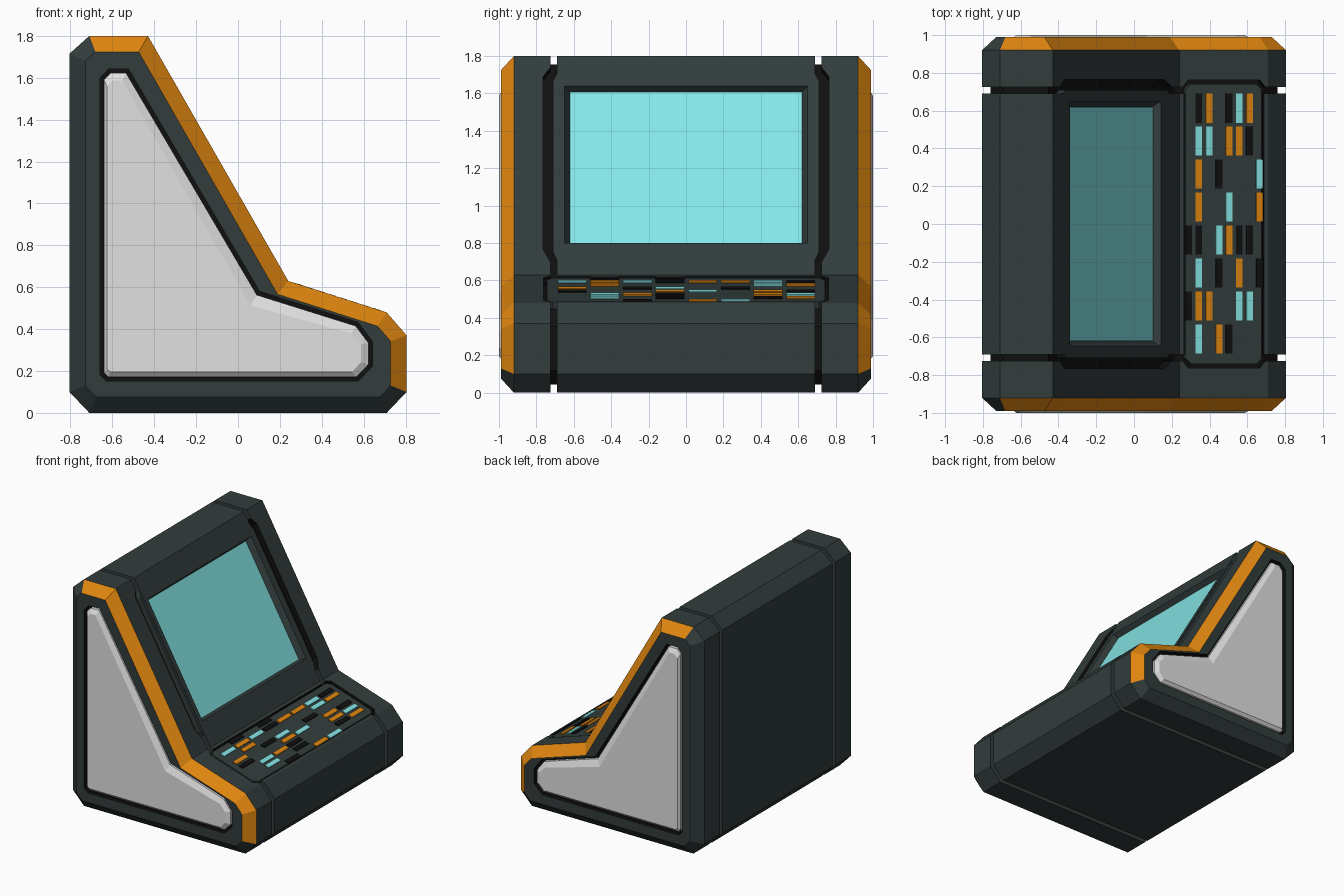
import bpy, bmesh
from mathutils import Vector

cube = bpy.data.objects.get("Cube")
if cube:
    bpy.data.objects.remove(cube, do_unlink=True)


def material(name, r, g, b):
    m = bpy.data.materials.new(name)
    m.use_nodes = True
    m.diffuse_color = (r, g, b, 1)
    m.node_tree.nodes["Principled BSDF"].inputs["Base Color"].default_value = (r, g, b, 1)
    return m


BODY = material("charcoal", 0.032, 0.045, 0.045)
BLACK = material("black", 0.005, 0.005, 0.005)
ORANGE = material("orange", 0.75, 0.24, 0.005)
GREY = material("light grey", 0.75, 0.75, 0.75)
CYAN = material("cyan", 0.24, 0.81, 0.81)

# Side outlines (x, z), counter-clockwise from the bottom back corner
profile = [(-.71, 0), (.71, 0), (.805, .1), (.805, .37), (.71, .48),
           (.24, .63), (-.43, 1.8), (-.71, 1.8), (-.805, 1.715), (-.805, .1)]
panel_edge = [(-.62, .172), (.565, .172), (.622, .23), (.622, .335), (.562, .415),
              (.09, .563), (-.534, 1.622), (-.61, 1.622), (-.64, 1.59), (-.64, .192)]
panel_face = [(-.61, .195), (.545, .195), (.587, .242), (.587, .328), (.54, .38),
              (.06, .513), (-.553, 1.587), (-.596, 1.587), (-.625, 1.558), (-.625, .21)]


def inset(poly, d):
    """Move every edge of an outline inward by d."""
    pts = [Vector(p) for p in poly]
    out = []
    for i, p in enumerate(pts):
        a = (p - pts[i - 1]).normalized()
        b = (pts[(i + 1) % len(pts)] - p).normalized()
        na, nb = Vector((-a.y, a.x)), Vector((-b.y, b.x))
        out.append(p + (na + nb) * d / (1 + na.dot(nb)))
    return out


def loft(name, rings, mats, rule=lambda band, edge: 0, cap=0):
    """Skin a list of equal 3D rings and close both ends."""
    bm = bmesh.new()
    rows = [[bm.verts.new(p) for p in ring] for ring in rings]
    n = len(rows[0])
    for band in range(len(rows) - 1):
        for i in range(n):
            j = (i + 1) % n
            f = bm.faces.new((rows[band][i], rows[band][j], rows[band + 1][j], rows[band + 1][i]))
            f.material_index = rule(band, i)
    bm.faces.new(rows[0])
    bm.faces.new(rows[-1]).material_index = cap
    bmesh.ops.recalc_face_normals(bm, faces=bm.faces)
    me = bpy.data.meshes.new(name)
    bm.to_mesh(me)
    bm.free()
    for m in mats:
        me.materials.append(m)
    ob = bpy.data.objects.new(name, me)
    bpy.context.collection.objects.link(ob)
    return ob


def ring(poly, y):
    return [(p[0], y, p[1]) for p in poly]


class Slope:
    """Local frame on a sloped face: s up the slope, y across, d out."""

    def __init__(self, low, high):
        self.o = Vector((low[0], 0, low[1]))
        self.u = (Vector((high[0], 0, high[1])) - self.o).normalized()
        self.n = Vector((self.u.z, 0, -self.u.x))

    def prism(self, name, low, d0, high, d1, mat):
        rings = [[self.o + self.u * s + Vector((0, y, 0)) + self.n * d for s, y in pts]
                 for pts, d in ((low, d0), (high, d1))]
        return loft(name, rings, [mat])


def rect(s0, s1, y0, y1):
    return [(s0, y0), (s1, y0), (s1, y1), (s0, y1)]


def octagon(s0, s1, w, c):
    """Rectangle centred on y = 0 with cut corners."""
    return [(s0, c - w), (s0 + c, -w), (s1 - c, -w), (s1, c - w),
            (s1, w - c), (s1 - c, w), (s0 + c, w), (s0, w - c)]


def cut(ob, cutter):
    mod = ob.modifiers.new("cut", 'BOOLEAN')
    mod.operation = 'DIFFERENCE'
    mod.solver = 'EXACT'
    mod.material_mode = 'TRANSFER'
    mod.object = cutter
    bpy.context.view_layer.objects.active = ob
    bpy.ops.object.modifier_apply(modifier=mod.name)
    bpy.data.objects.remove(cutter, do_unlink=True)


screen_slope = Slope(profile[5], profile[6])
key_slope = Slope(profile[4], profile[5])

# Dark core that shows in the seams
core = inset(profile, .045)
loft("seam_core", [ring(core, -.94), ring(core, .94)], [BLACK])

# Centre housing with screen opening and keyboard recess
housing = loft("centre_housing", [ring(profile, -.69), ring(profile, .69)], [BODY])
opening = rect(.196, 1.164, -.65, .65)
glass = rect(.21, 1.15, -.62, .62)
cut(housing, screen_slope.prism("screen_cutter", glass, -.046, rect(.192, 1.168, -.656, .656), .011, BODY))
cut(housing, key_slope.prism("key_cutter", rect(.022, .468, -.8, .8), -.03, rect(.022, .468, -.8, .8), .03, BLACK))
screen_slope.prism("screen", glass, -.047, glass, -.04, CYAN)

# Wider shoulders beside the screen, and the keyboard tray
for side, label in ((1, "left"), (-1, "right")):
    shoulder = [(.07, .68 * side), (.14, .71 * side), (1.2, .71 * side), (1.26, .68 * side)]
    screen_slope.prism(label + "_screen_shoulder", shoulder, -.05, shoulder, -.002, BODY)
tray = octagon(.034, .456, .742, .03)
key_slope.prism("keyboard_tray", tray, -.05, tray, -.006, BODY)

# Keys: one string per row, front-view slots running from screen to edge
keys = [".ko.kco.", ".cc.ook.", ".o.k...c", ".o..c..o",
        "kk.cokk.", ".c.k.o.k", "koo..cc.", ".c.ok..."]
key_mats = {"k": BLACK, "o": ORANGE, "c": CYAN}
for r, row in enumerate(keys):
    y = .613 - r * .1745
    for c, kind in enumerate(row):
        if kind in key_mats:
            s = (.71 - .29 - c * .0536) / -key_slope.u.x
            shape = rect(s - .018, s + .018, y - .077, y + .077)
            key_slope.prism(f"key_{r}_{c}", shape, -.008, shape, .001, key_mats[kind])

# End caps: chamfered rim with orange trim, black channel and pale panel
channel = inset(panel_edge, -.02)


def cap_rule(band, edge):
    if band == 1 and 2 <= edge <= 6:
        return 1
    return 2 if band >= 3 else 0


for side, label in ((1, "left"), (-1, "right")):
    steps = [(profile, .725), (profile, .92), (inset(profile, .076), .99),
             (channel, .99), (channel, .955)]
    end = loft(label + "_end_cap", [ring(p, y * side) for p, y in steps],
               [BODY, ORANGE, BLACK], cap_rule, 2)
    notches = ((screen_slope, [.08, .16, 1.22, 1.28], .765), (key_slope, [.015, .045, .445, .475], .762))
    for slope, (a, b, c, d), wide in notches:
        shape = [(s, y * side) for s, y in
                 ((a, .7), (a, .725), (b, wide), (c, wide), (d, .725), (d, .7))]
        cut(end, slope.prism("notch_cutter", shape, -.045, shape, .05, BLACK))
    loft(label + "_side_panel", [ring(panel_edge, .95 * side), ring(panel_edge, .98 * side),
                                 ring(panel_face, side)], [GREY])
